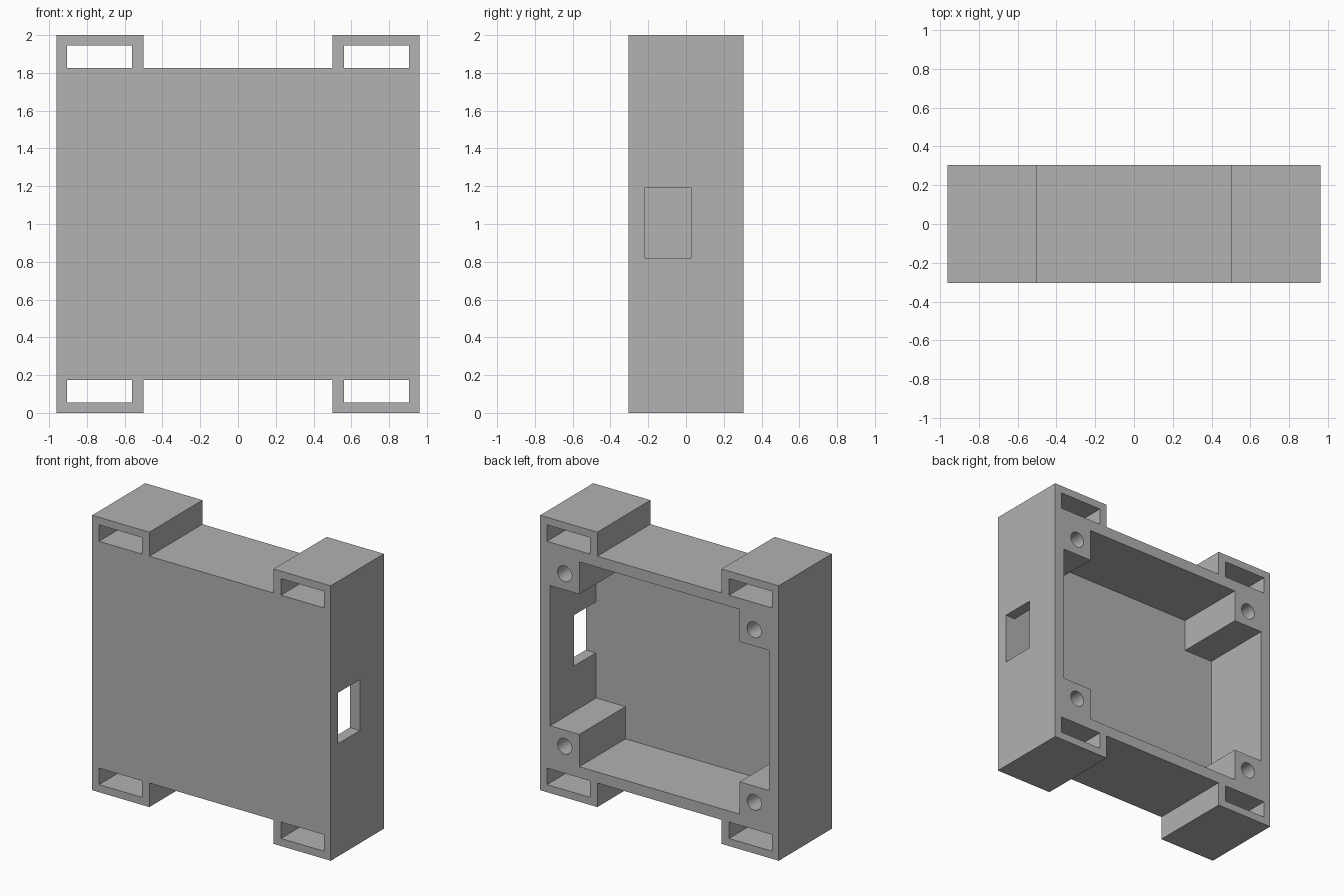
import bpy, bmesh, math

if "Cube" in bpy.data.objects:
    bpy.data.objects.remove(bpy.data.objects["Cube"])

# Overall sizes
W, D, H = 0.96, 0.305, 2.0          # half width, half depth, height
MID = H / 2
BODY = 0.825                        # half height of the main box
FOOT = 0.5                          # inner edge of each strap loop
WALL = 0.08
BOSS = 0.235                        # side of the square screw bosses
FLOOR = -D + WALL                   # inside of the front panel
BACK = D + 0.1                      # cutters overshoot the surface

grey = bpy.data.materials.new("plain grey")
grey.use_nodes = True
colour = (0.445, 0.445, 0.445, 1)
grey.diffuse_color = colour
grey.node_tree.nodes["Principled BSDF"].inputs["Base Color"].default_value = colour


def extrude(name, points, y0, y1):
    """Solid made from an x/z outline, running from y0 to y1."""
    bm = bmesh.new()
    face = bm.faces.new([bm.verts.new((x, y0, z)) for x, z in points])
    new = bmesh.ops.extrude_face_region(bm, geom=[face])["geom"]
    verts = [v for v in new if isinstance(v, bmesh.types.BMVert)]
    bmesh.ops.translate(bm, verts=verts, vec=(0, y1 - y0, 0))
    bmesh.ops.recalc_face_normals(bm, faces=bm.faces)
    mesh = bpy.data.meshes.new(name)
    bm.to_mesh(mesh)
    bm.free()
    mesh.materials.append(grey)
    obj = bpy.data.objects.new(name, mesh)
    bpy.context.collection.objects.link(obj)
    return obj


def four_way(quarter):
    """Mirror one corner of an outline into all four corners."""
    flip = quarter[::-1]
    pts = (quarter + [(x, -z) for x, z in flip]
           + [(-x, -z) for x, z in quarter] + [(-x, z) for x, z in flip])
    return [(x, z + MID) for x, z in pts]


def rectangle(x0, x1, z0, z1):
    return [(x0, z0), (x1, z0), (x1, z1), (x0, z1)]


def cut(target, cutter):
    cutter.hide_render = True
    mod = target.modifiers.new(cutter.name, "BOOLEAN")
    mod.operation, mod.solver, mod.object = "DIFFERENCE", "EXACT", cutter
    bpy.context.view_layer.objects.active = target
    bpy.ops.object.modifier_apply(modifier=mod.name)
    bpy.data.objects.remove(cutter)


# Box with a strap loop block at each corner
case = extrude("case", four_way([(FOOT, BODY), (FOOT, MID), (W, MID)]), -D, D)

# Cavity open to the back, leaving a square boss in each corner
cx, cz = W - WALL, BODY - WALL
cavity = four_way([(cx - BOSS, cz), (cx - BOSS, cz - BOSS), (cx, cz - BOSS)])
cut(case, extrude("cavity_cutter", cavity, FLOOR, BACK))

# Strap slots and screw holes at the four corners
for sx in (-1, 1):
    for sz in (-1, 1):
        slot = rectangle(sx * 0.56, sx * 0.905, MID + sz * BODY, MID + sz * 0.945)
        cut(case, extrude("slot_cutter", slot, -BACK, BACK))
        hx, hz = sx * (cx - BOSS / 2), MID + sz * (cz - BOSS / 2)
        ring = [(hx + 0.057 * math.cos(a), hz + 0.057 * math.sin(a))
                for a in (math.tau * i / 32 for i in range(32))]
        cut(case, extrude("screw_hole_cutter", ring, FLOOR, BACK))

# Cable window through one side wall
window = rectangle(cx - 0.05, W + 0.1, 0.82, 1.19)
cut(case, extrude("window_cutter", window, -0.22, 0.03))

# Smooth the screw holes, keep every other edge sharp
bpy.ops.object.select_all(action="DESELECT")
case.select_set(True)
bpy.context.view_layer.objects.active = case
bpy.ops.object.shade_smooth_by_angle(angle=math.radians(30))
